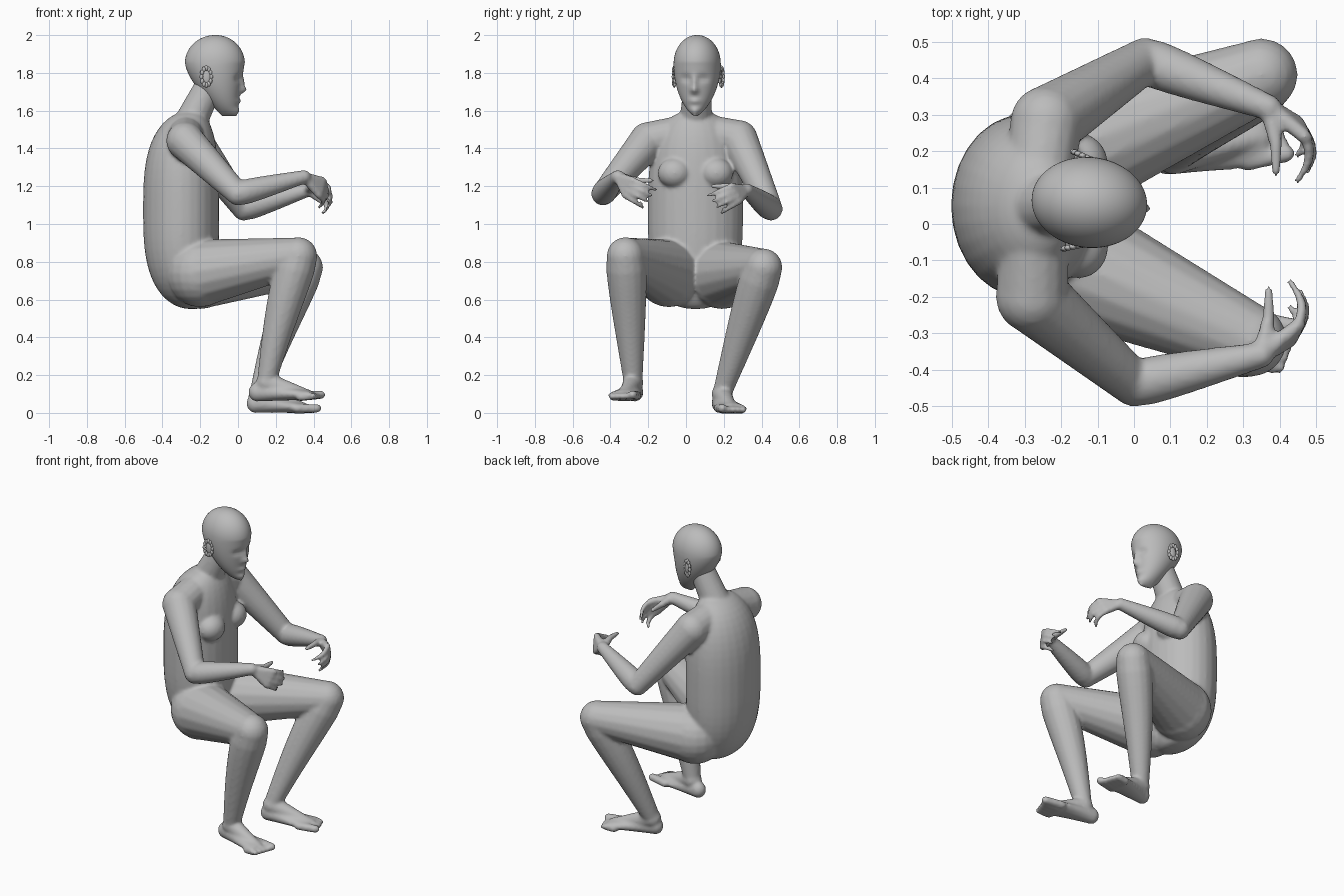
import bpy, bmesh
from math import sin, cos, pi, exp, sqrt, radians
from mathutils import Vector

cube = bpy.data.objects.get("Cube")
if cube:
    bpy.data.objects.remove(cube, do_unlink=True)

skin = bpy.data.materials.new("plain_grey")
skin.use_nodes = True
grey = (.5, .5, .5, 1)
skin.diffuse_color = grey
skin.node_tree.nodes["Principled BSDF"].inputs["Base Color"].default_value = grey

X, Y, Z = (Vector(axis) for axis in ((1, 0, 0), (0, 1, 0), (0, 0, 1)))


def mix(start, end, t):
    return start + (end - start) * t


def loft(bm, rings, across, deep, sides=16):
    """Closed skin over ellipses given as (centre, half width, half depth)."""
    loops = []
    for centre, width, depth in rings:
        loop = []
        for k in range(sides):
            angle = 2 * pi * k / sides
            offset = across * cos(angle) * width + deep * sin(angle) * depth
            loop.append(bm.verts.new(centre + offset))
        loops.append(loop)
    for low, high in zip(loops, loops[1:]):
        for k in range(sides):
            n = (k + 1) % sides
            bm.faces.new((low[k], low[n], high[n], high[k]))
    bm.faces.new(loops[0][::-1])
    bm.faces.new(loops[-1])


def ball(bm, centre, size):
    made = bmesh.ops.create_uvsphere(bm, u_segments=20, v_segments=12, radius=1)["verts"]
    bmesh.ops.scale(bm, vec=size, verts=made)
    bmesh.ops.translate(bm, vec=centre, verts=made)


def limb(bm, start, end, thick, thin, swell=0, bow=Vector(), steps=10):
    """Tapered, round-ended limb that swells near its start and may bow."""
    across = (end - start).orthogonal().normalized()
    deep = (end - start).cross(across).normalized()
    rings = []
    for i in range(steps + 1):
        t = i / steps
        radius = mix(thick, thin, t) + swell * sin(pi * sqrt(t))
        rings.append((mix(start, end, t) + bow * sin(pi * t), radius, radius))
    loft(bm, rings, across, deep)
    ball(bm, start, (thick,) * 3)
    ball(bm, end, (thin,) * 3)


def finish(bm, name):
    bmesh.ops.recalc_face_normals(bm, faces=bm.faces)
    mesh = bpy.data.meshes.new(name)
    bm.to_mesh(mesh)
    bm.free()
    mesh.materials.append(skin)
    mesh.shade_smooth()
    obj = bpy.data.objects.new(name, mesh)
    bpy.context.collection.objects.link(obj)
    return obj


def add_torso(bm):
    """Barrel with a rounded back, a nearly straight front and round ends."""
    bottom, top, count = .55, 1.6, 30
    rings = []
    for i in range(count + 1):
        u = -cos(pi * i / count)
        bulge = sqrt(max(0, 1 - abs(u) ** 3)) + .01
        back, front = -.25 - .25 * bulge, -.22 + .12 * bulge
        centre = Vector(((back + front) / 2, .05, mix(bottom, top, (u + 1) / 2)))
        rings.append((centre, .25 * bulge ** .8, (front - back) / 2))
    loft(bm, rings, Y, X, sides=28)


def add_hand(bm, wrist, side, lift):
    """Curled hand; the fingers reach inwards, away from the given side."""
    def place(x, y, z):
        return wrist + Vector((x, -side * y, z + lift))
    fingers = 4
    for i in range(fingers):
        t = i / (fingers - 1)
        knuckle = mix(place(.1, .08, -.02), place(.08, .04, -.1), t)
        tip = mix(place(.08, .2, -.07), place(.08, .13, -.16), t) + X * .03 * sin(pi * t)
        limb(bm, mix(wrist, knuckle, .1), knuckle, .025, .02)
        limb(bm, knuckle, tip, .018, .011, bow=X * .02)
    joint = place(.02, .1, -.02)
    limb(bm, wrist, joint, .026, .019)
    limb(bm, joint, place(.02, .18, -.02), .019, .012)


def add_foot(bm, heel, ball_of_foot, ankle, side):
    """Sole that widens and flattens forwards, an instep and five toes."""
    rings, steps = [], 6
    for i in range(steps + 1):
        t = i / steps
        height = mix(.05, .025, t)
        rings.append((mix(heel, ball_of_foot, t) + Z * height, mix(.045, .085, t), height))
    loft(bm, rings, Y, Z)
    ball(bm, heel + Z * .05, (.045, .045, .05))
    limb(bm, ankle, ball_of_foot + Z * .025, .055, .025)
    along = (ball_of_foot - heel).normalized()
    for i in range(5):
        radius = .017 if i else .024
        root = ball_of_foot + Y * side * (.03 * i - .06) + Z * radius
        limb(bm, root - along * .05, root + along * (.06 - .01 * i), .024, radius)


# Torso, neck and chest
body = bmesh.new()
add_torso(body)
nape = Vector((-.27, .05, 1.5))
limb(body, nape, Vector((-.16, .06, 1.72)), .09, .075)
for y in (-.06, .16):
    ball(body, (-.15, y, 1.27), (.08, .09, .08))

# Joints of the seated pose; side -1 is the right of the body, 1 the left
pose = {
    -1: dict(shoulder=(-.28, -.2, 1.44), elbow=(0, -.44, 1.16), wrist=(.35, -.36, 1.25),
             hip=(-.2, -.09, .74), knee=(.32, -.32, .83), ankle=(.15, -.28, .16),
             heel=(.1, -.27, .06), ball_of_foot=(.38, -.33, .07)),
    1: dict(shoulder=(-.24, .28, 1.45), elbow=(.03, .45, 1.08), wrist=(.37, .32, 1.18),
            hip=(-.2, .19, .73), knee=(.35, .41, .77), ankle=(.11, .19, .1),
            heel=(.09, .18, 0), ball_of_foot=(.36, .24, 0)),
}
for side, joints in pose.items():
    at = {name: Vector(point) for name, point in joints.items()}
    limb(body, nape, at["shoulder"], .09, .1)
    limb(body, at["shoulder"], at["elbow"], .1, .062)
    limb(body, at["elbow"], at["wrist"], .062, .036, swell=.008)
    add_hand(body, at["wrist"], side, lift=.02 + .02 * side)
    limb(body, at["hip"], at["knee"], .18, .1)
    limb(body, at["knee"], at["ankle"], .1, .05, swell=.014, bow=X * -.01)
    add_foot(body, at["heel"], at["ball_of_foot"], at["ankle"], side)

# One continuous skin over all body parts
body = finish(body, "body")
remesh = body.modifiers.new("Skin", "REMESH")
remesh.mode = "VOXEL"
remesh.voxel_size = .01
remesh.use_smooth_shade = True
relax = body.modifiers.new("Relax", "SMOOTH")
relax.factor = .5
relax.iterations = 6

# Head: a dome above the brow, tapering to the chin below it
head = bmesh.new()
pivot = Vector((-.13, .06, 0))
rings, count = [], 60
for i in range(count + 1):
    angle = radians(mix(-85, 90, i / count))
    rise, dome = sin(angle), max(0, cos(angle)) + .01
    if rise > 0:
        z, width = mix(1.85, 2, rise), .123 * dome
        back, front = -.12 - .16 * dome, -.12 + .155 * dome
    else:
        z, width = mix(1.85, 1.57, -rise), .123 * dome ** 1.4
        back, front = mix(-.28, -.08, (-rise) ** 1.5), mix(.035, -.01, -rise)
    rings.append((Vector(((back + front) / 2, 0, z)) - X * pivot.x, width, (front - back) / 2))
loft(head, rings, Y, X, sides=72)

# Face: each feature is (side offset, height, half width, half height, push)
features = [(0, 1.71, .02, .02, .03), (0, 1.75, .015, .03, .015), (0, 1.65, .03, .015, .012),
            (0, 1.6, .03, .02, .012)]
for side in (-1, 1):
    features += [(side * .045, 1.77, .025, .016, -.018), (side * .045, 1.77, .013, .008, .01)]
for v in head.verts:
    if v.co.x > .06:
        v.co.x += sum(push * exp(-((v.co.y - y) / wide) ** 2 - ((v.co.z - z) / tall) ** 2)
                      for y, z, wide, tall, push in features)
head = finish(head, "head")
head.location = pivot
head.rotation_euler.z = radians(-6)

# Ears: an oval rim around a shallow bowl
for side, name in ((-1, "right_ear"), (1, "left_ear")):
    ear = bmesh.new()
    centre = Vector((-.025, side * .12, 1.78))
    ball(ear, centre, (.022, .01, .04))
    for k in range(12):
        angle = 2 * pi * k / 12
        rim = centre + X * .025 * cos(angle) + Z * .045 * sin(angle)
        ball(ear, rim + Y * side * (.006 - .008 * cos(angle)), (.01, .008, .014))
    finish(ear, name).parent = head
